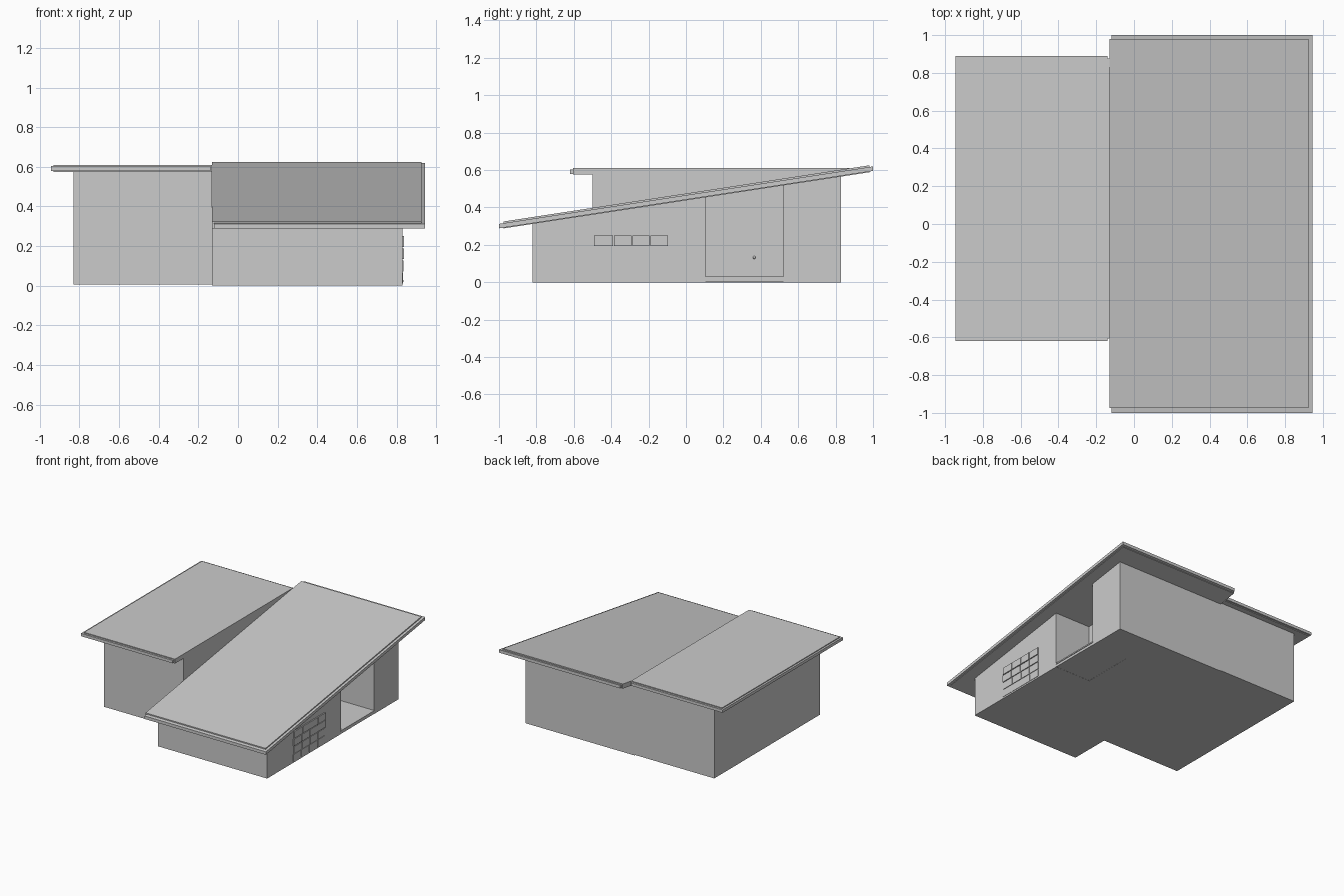
import bpy, bmesh

if "Cube" in bpy.data.objects:
    bpy.data.objects.remove(bpy.data.objects["Cube"])

SLOPE = 0.1535


def flat(z):
    return lambda y: z


def pitch(offset):
    # height of the sloped roof's underside at depth y, plus an offset
    return lambda y: 0.288 + SLOPE * (y + 0.975) + offset


def finish(name, bm):
    bmesh.ops.recalc_face_normals(bm, faces=bm.faces[:])
    mesh = bpy.data.meshes.new(name)
    bm.to_mesh(mesh)
    bm.free()
    ob = bpy.data.objects.new(name, mesh)
    bpy.context.collection.objects.link(ob)
    return ob


def add_prism(bm, plan, low, high):
    # plan outline in x, y raised between two height functions of y
    a = [bm.verts.new((x, y, low(y))) for x, y in plan]
    b = [bm.verts.new((x, y, high(y))) for x, y in plan]
    bm.faces.new(a[::-1])
    bm.faces.new(b)
    for i in range(len(plan)):
        j = (i + 1) % len(plan)
        bm.faces.new((a[i], a[j], b[j], b[i]))


def prism(name, plan, low, high):
    bm = bmesh.new()
    add_prism(bm, plan, low, high)
    return finish(name, bm)


def rect(x0, x1, y0, y1):
    return [(x0, y0), (x1, y0), (x1, y1), (x0, y1)]


# Flat-roofed wing
prism("wing_walls", rect(-0.83, -0.13, -0.5, 0.83), flat(0.005), flat(0.585))
prism("wing_roof", rect(-0.93, -0.13, -0.605, 0.875), flat(0.575), flat(0.61))
prism("wing_roof_fascia", rect(-0.945, -0.14, -0.62, 0.89), flat(0.58), flat(0.603))

# Main house with an open entry recess in the right wall
prism("main_walls",
      [(-0.13, -0.82), (0.83, -0.82), (0.83, 0.105), (0.515, 0.105),
       (0.515, 0.52), (0.83, 0.52), (0.83, 0.83), (-0.13, 0.83)],
      flat(0), pitch(0.005))
prism("main_roof", rect(-0.13, 0.925, -0.975, 0.98), pitch(0), pitch(0.037))
prism("main_roof_fascia", rect(-0.12, 0.945, -1.0, 1.0), pitch(0.004), pitch(0.028))

# Porch slab in two thin layers
prism("porch_base", rect(0.51, 0.83, 0.105, 0.52), flat(0.001), flat(0.02))
prism("porch_slab", rect(0.51, 0.835, 0.103, 0.522), flat(0.02), flat(0.03))

# Front door: slightly skewed frame, leaf and knob
prism("door_frame", rect(0.51, 0.523, 0.225, 0.398), flat(0.03),
      lambda y: 0.25 + 0.1 * (y - 0.225))
prism("door_leaf", rect(0.51, 0.528, 0.238, 0.388), flat(0.03),
      lambda y: 0.24 + 0.1 * (y - 0.225))
bpy.ops.mesh.primitive_uv_sphere_add(segments=12, ring_count=8, radius=0.008,
                                     location=(0.534, 0.365, 0.133))
bpy.context.object.name = "door_knob"
bpy.ops.object.shade_smooth_by_angle()

# Small square windows beside the door
bm = bmesh.new()
for y in (0.148, 0.43):
    for z in (0.11, 0.18):
        add_prism(bm, rect(0.51, 0.521, y, y + 0.038), flat(z), flat(z + 0.037))
finish("entry_windows", bm)

# Garage door: staggered panels leaning out slightly toward the top
bm = bmesh.new()
left, right, gap = -0.495, -0.09, 0.006
for row in range(4):
    z0 = 0.012 + 0.061 * row
    cuts = [-0.385, -0.285, -0.19] if row % 2 else [-0.395, -0.293, -0.188]
    edges = [left + 0.004 * (row % 2)] + cuts + [right]
    for y0, y1 in zip(edges, edges[1:]):
        x = 0.833 + 0.002 * row
        add_prism(bm, rect(0.825, x, y0, y1 - gap), flat(z0), flat(z0 + 0.055))
finish("garage_panels", bm)
